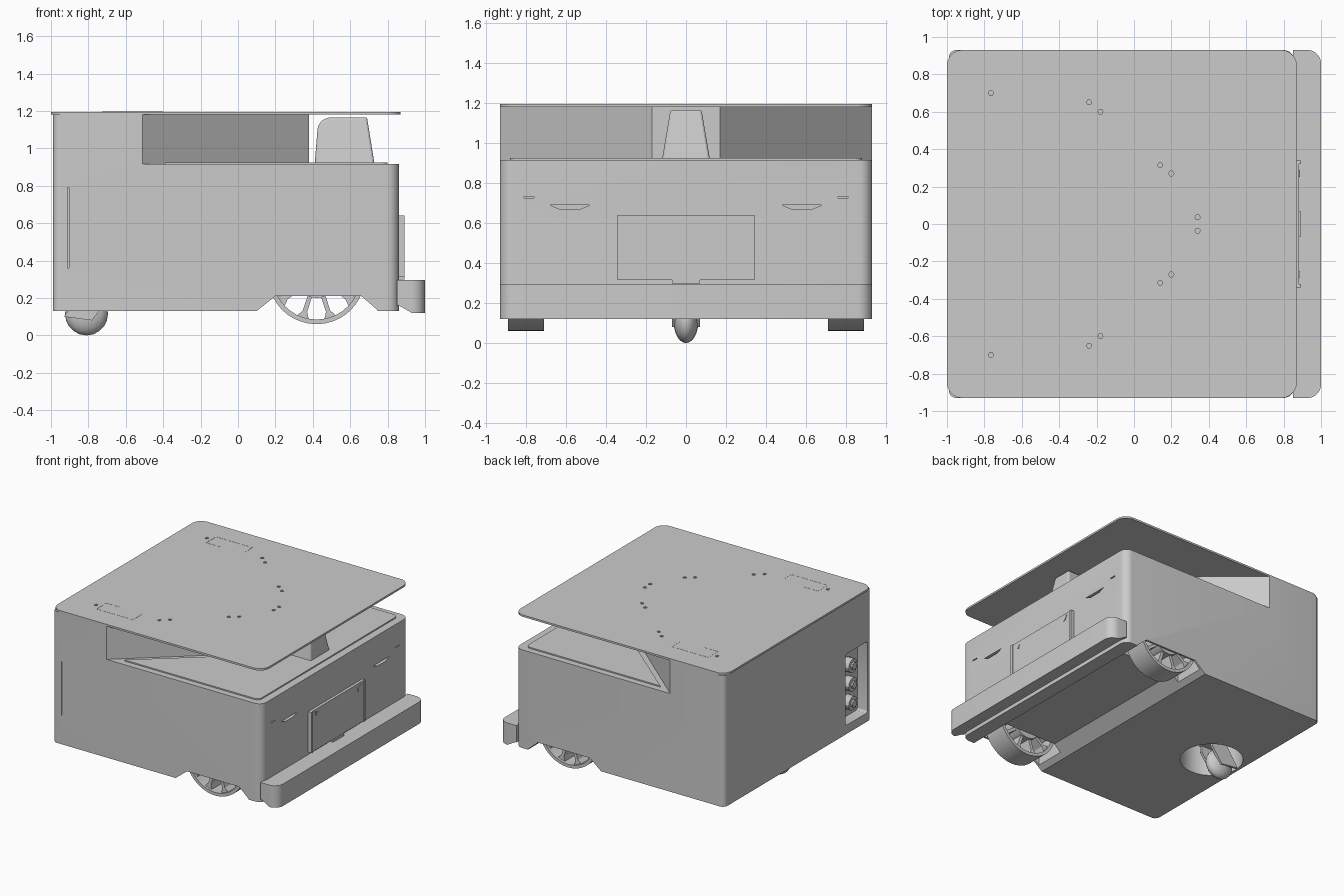
import bpy, bmesh, math
from mathutils import Vector, Matrix

cube = bpy.data.objects.get("Cube")
if cube:
    bpy.data.objects.remove(cube, do_unlink=True)

grey = bpy.data.materials.new("light_grey")
grey.use_nodes = True
tone = (0.6, 0.6, 0.6, 1)
grey.diffuse_color = tone
grey.node_tree.nodes["Principled BSDF"].inputs["Base Color"].default_value = tone


def finish(name, bm):
    bmesh.ops.recalc_face_normals(bm, faces=bm.faces)
    mesh = bpy.data.meshes.new(name)
    bm.to_mesh(mesh)
    bm.free()
    mesh.materials.append(grey)
    ob = bpy.data.objects.new(name, mesh)
    bpy.context.collection.objects.link(ob)
    return ob


def rounded(points, steps=5):
    """Outline from (u, v, radius) corners, each radius turned into an arc."""
    out = []
    for i, (u, v, r) in enumerate(points):
        p = Vector((u, v))
        if not r:
            out.append(p)
            continue
        a = (Vector(points[i - 1][:2]) - p).normalized()
        b = (Vector(points[(i + 1) % len(points)][:2]) - p).normalized()
        half = a.angle(b) / 2
        start, end = p + a * r / math.tan(half), p + b * r / math.tan(half)
        mid = p + (a + b).normalized() * r / math.sin(half)
        for k in range(steps + 1):
            d = (start - mid).lerp(end - mid, k / steps).normalized()
            out.append(mid + d * r)
    return out


def prism(name, outline, lo, hi, axis="z"):
    """Extrude an outline along z (x, y), y (x, z) or x (y, z)."""
    place = {"z": lambda u, v, w: (u, v, w), "y": lambda u, v, w: (u, w, v),
             "x": lambda u, v, w: (w, u, v)}[axis]
    bm = bmesh.new()
    rings = [[bm.verts.new(place(p[0], p[1], w)) for p in outline] for w in (lo, hi)]
    bm.faces.new(rings[0])
    bm.faces.new(rings[1])
    n = len(outline)
    for i in range(n):
        j = (i + 1) % n
        bm.faces.new((rings[0][i], rings[0][j], rings[1][j], rings[1][i]))
    return finish(name, bm)


def box(name, x, y, z):
    return prism(name, [(x[0], y[0]), (x[1], y[0]), (x[1], y[1]), (x[0], y[1])], *z)


def circle(u, v, r, n=32):
    return [(u + r * math.cos(math.tau * k / n), v + r * math.sin(math.tau * k / n))
            for k in range(n)]


def cut(ob, cutter):
    mod = ob.modifiers.new("cut", "BOOLEAN")
    mod.operation, mod.solver, mod.object = "DIFFERENCE", "EXACT", cutter
    cutter.hide_render = True
    cutter.hide_set(True)
    bpy.context.view_layer.objects.active = ob
    bpy.ops.object.modifier_apply(modifier=mod.name)
    bpy.data.objects.remove(cutter, do_unlink=True)


def smooth(ob, angle=30):
    bpy.ops.object.select_all(action="DESELECT")
    ob.select_set(True)
    bpy.context.view_layer.objects.active = ob
    bpy.ops.object.shade_smooth_by_angle(angle=math.radians(angle))


def plan(x0, x1, rear, front):
    return rounded([(x0, -.93, rear), (x1, -.93, front), (x1, .93, front), (x0, .93, rear)])


# Body shell with the open wedge above the front deck
body = prism("body", plan(-.99, .86, .04, .06), .13, 1.18)
cut(body, prism("wedge_cutter", [(.38, -.17), (.38, .17), (-.71, 1.1), (1.2, 1.1),
                                 (1.2, -1.1), (-.71, -1.1)], .915, 1.4))
# Wheel arch across the underside, and the wells above it
cut(body, prism("arch_cutter", [(.03, .05), (.1, .13), (.2, .21), (.66, .21), (.74, .14),
                                (.8, .05)], -1.1, 1.1, "y"))
for s in (-1, 1):
    y = sorted((s * .67, s * .915))
    cut(body, box("well_cutter", (.14, .7), y, (.15, .62)))
# Caster well and rear connector bay
cut(body, prism("caster_cutter", circle(-.74, 0, .23), -.1, .42))
cut(body, prism("bay_cutter", rounded([(-.88, .2, .02), (-.6, .2, .02), (-.6, .77, .02),
                                       (-.88, .77, .02)], 3), -1.2, -.9, "x"))
# Front sensor slots and side service slits
for s in (-1, 1):
    y = [s * v for v in (.48, .53, .63, .68)]
    cut(body, prism("slot_cutter", [(y[0], .69), (y[1], .67), (y[2], .67), (y[3], .69)],
                    .82, .95, "x"))
    cut(body, box("slot_cutter", (.84, .95), sorted((s * .76, s * .81)), (.725, .733)))
cut(body, box("slit_cutter", (-.911, -.904), (-1, -.915), (.36, .79)))
smooth(body)

# Low raised deck in front of the wedge
deck = prism("deck", rounded([(.42, -.2, 0), (-.39, -.88, 0), (.8, -.88, .04),
                              (.8, .88, .04), (-.39, .88, 0), (.42, .2, 0)]), .91, .925)

# Top plate with fastener holes
plate = prism("top_plate", plan(-1, .87, .08, .08), 1.18, 1.195)
holes = [(.34, .035), (.34, -.035)]
for s in (-1, 1):
    holes += [(.2, s * .27), (.14, s * .315), (-.18, s * .6), (-.24, s * .65), (-.765, s * .7)]
for x, y in holes:
    cut(plate, prism("hole_cutter", circle(x, y, .014, 6), 1.186, 1.3))
smooth(plate)
# Hairline outlines of the mounting areas
for s in (-1, 1):
    def strip(x, y):
        box("mount_outline", x, sorted((s * y[0], s * y[1])), (1.19, 1.196))
    strip((-.727, -.721), (.63, .757))
    strip((-.405, -.399), (.65, .757))
    strip((-.727, -.399), (.753, .757))
    strip((-.727, -.6), (.63, .634))

# Scanner housing: tapered, with a rounded rear shoulder
scanner = prism("scanner", rounded([(.41, .915, 0), (.73, .915, 0), (.69, 1.165, .01),
                                    (.43, 1.165, .07)]), -.12, .12, "y")
for v in scanner.data.vertices:
    t = (v.co.z - .915) / .25
    v.co.y *= 1 - .35 * t
bev = scanner.modifiers.new("front_corners", "BEVEL")
bev.width, bev.segments = .02, 2
smooth(scanner)

# Bumper with rounded ends and a chamfered lower inside edge
bumper = prism("bumper", rounded([(.85, -.93, 0), (1, -.93, .07), (1, .93, .07),
                                  (.85, .93, 0)]), .12, .295)
cut(bumper, prism("chamfer_cutter", [(.8, .1), (.93, .1), (.93, .12), (.86, .16), (.8, .16)],
                  -1, 1, "y"))
smooth(bumper)

# Front service door, side rails, latches and pull
box("front_door", (.85, .883), (-.325, .325), (.315, .64))
for s in (-1, 1):
    box("door_rail", (.85, .89), sorted((s * .322, s * .342)), (.315, .64))
    prism("door_latch", [(s * .29, .625), (s * .25, .61), (s * .255, .58), (s * .275, .59)],
          .88, .888, "x")
box("door_pull", (.85, .89), (-.07, .07), (.298, .316))

# Drive wheels: rim, hub and flared spokes
for s in (-1, 1):
    y = sorted((s * .71, s * .89))
    wheel = prism("drive_wheel_rim", circle(.42, .32, .26, 40), *y, "y")
    cut(wheel, prism("rim_cutter", circle(.42, .32, .235, 40), -1, 1, "y"))
    smooth(wheel)
    smooth(prism("wheel_hub", circle(.42, .32, .12, 24), *y, "y"))
    for k in range(10):
        a = math.tau * (k + .5) / 10
        spoke = prism("wheel_spoke", [(-.012, .1), (.012, .1), (.012, .2), (.035, .24),
                                      (-.035, .24), (-.012, .2)], y[0] + .02, y[1] - .02, "y")
        spoke.data.transform(Matrix.Translation((.42, 0, .32)) @ Matrix.Rotation(a, 4, "Y"))

# Rear caster: rounded wheel, fork and swivel post
bm = bmesh.new()
bmesh.ops.create_uvsphere(bm, u_segments=16, v_segments=10, radius=.115)
bmesh.ops.scale(bm, vec=(1, .55, 1), verts=bm.verts)
bmesh.ops.translate(bm, vec=(-.81, 0, .115), verts=bm.verts)
smooth(finish("caster_wheel", bm), 50)
for s in (-1, 1):
    prism("caster_fork", [(-.93, .1), (-.78, .08), (-.69, .2), (-.69, .26), (-.82, .26)],
          *sorted((s * .05, s * .07)), "y")
box("caster_crown", (-.83, -.68), (-.07, .07), (.25, .28))
smooth(prism("caster_post", circle(-.74, 0, .05, 16), .27, .42))

# Connectors and switches in the rear bay
for z in (.32, .47, .62):
    smooth(prism("rear_connector", circle(-.74, z, .055, 12), -.96, -.895, "x"))
    smooth(prism("connector_core", circle(-.74, z, .03, 8), -.975, -.95, "x"))
